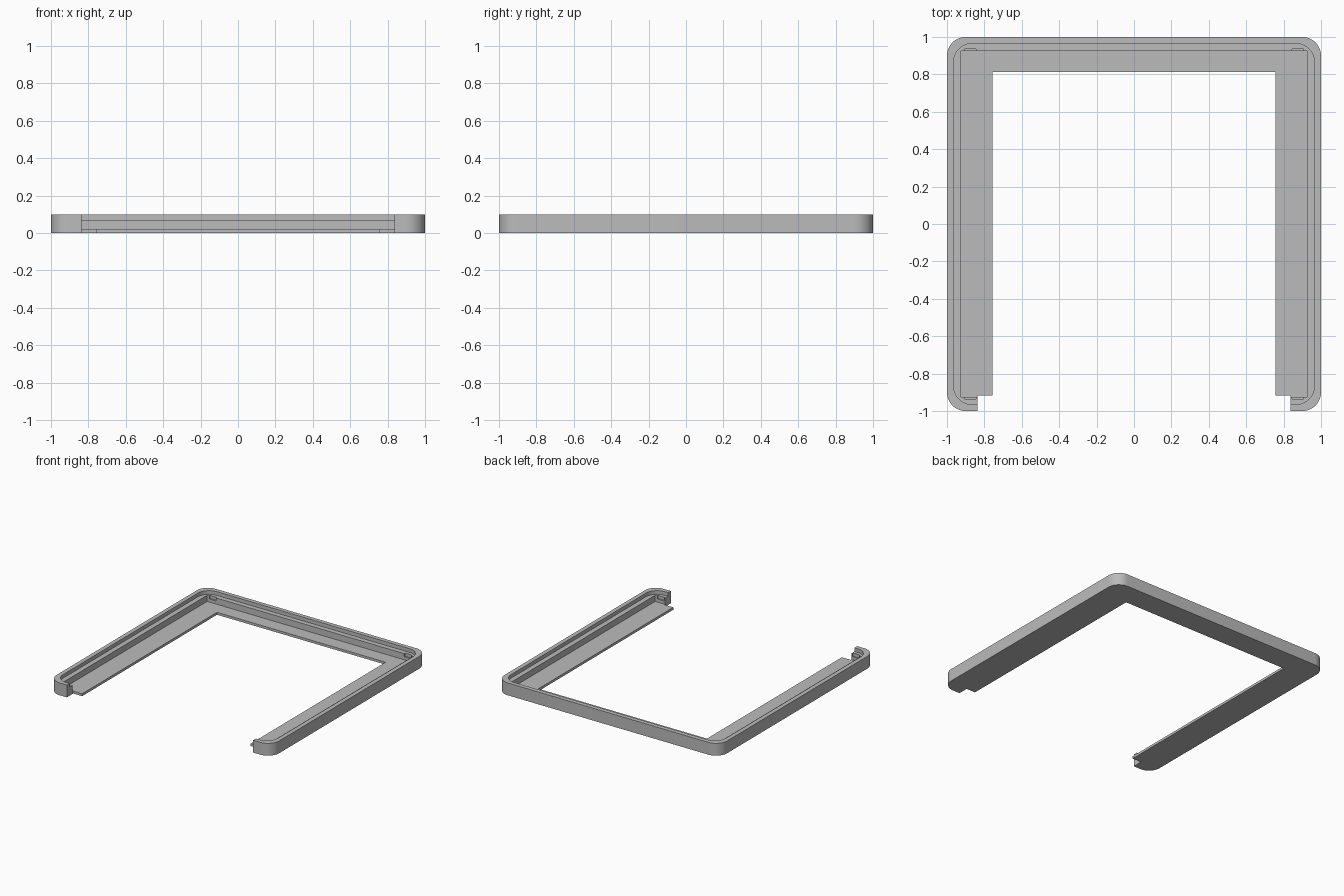
import bpy, bmesh, math

cube = bpy.data.objects.get("Cube")
if cube:
    bpy.data.objects.remove(cube, do_unlink=True)

grey = bpy.data.materials.new("plain grey")
grey.use_nodes = True
GREY = (0.5, 0.5, 0.5, 1)
grey.diffuse_color = GREY
grey.node_tree.nodes["Principled BSDF"].inputs["Base Color"].default_value = GREY


def rounded_outline(x0, x1, y0, y1, r, steps=12):
    """Counter-clockwise rectangle with optional rounded corners."""
    if r == 0:
        return [(x0, y0), (x1, y0), (x1, y1), (x0, y1)]
    centres = [(x1 - r, y1 - r), (x0 + r, y1 - r), (x0 + r, y0 + r), (x1 - r, y0 + r)]
    points = []
    for corner, (cx, cy) in enumerate(centres):
        for i in range(steps + 1):
            a = math.pi / 2 * (corner + i / steps)
            points.append((cx + r * math.cos(a), cy + r * math.sin(a)))
    return points


def slab(name, x0, x1, y0, y1, z0, z1, r=0):
    """Upright prism over a rectangular or rounded outline."""
    bm = bmesh.new()
    base = bm.faces.new([bm.verts.new((x, y, z0)) for x, y in rounded_outline(x0, x1, y0, y1, r)])
    top = bmesh.ops.extrude_face_region(bm, geom=[base])["geom"]
    bmesh.ops.translate(bm, vec=(0, 0, z1 - z0), verts=[v for v in top if isinstance(v, bmesh.types.BMVert)])
    bmesh.ops.recalc_face_normals(bm, faces=bm.faces)
    mesh = bpy.data.meshes.new(name)
    bm.to_mesh(mesh)
    bm.free()
    mesh.materials.append(grey)
    obj = bpy.data.objects.new(name, mesh)
    bpy.context.collection.objects.link(obj)
    return obj


def cut(target, *box, r=0):
    """Remove a prism from the target and discard the cutter."""
    cutter = slab("cutter", *box, r=r)
    cutter.hide_render = True
    bpy.ops.object.select_all(action="DESELECT")
    bpy.context.view_layer.objects.active = target
    target.select_set(True)
    mod = target.modifiers.new("cut", "BOOLEAN")
    mod.operation = "DIFFERENCE"
    mod.solver = "EXACT"
    mod.object = cutter
    bpy.ops.object.modifier_apply(modifier=mod.name)
    bpy.data.objects.remove(cutter, do_unlink=True)


RIM, LEDGE, WALL = 1.0, 0.965, 0.925      # half widths of the stepped frame
TOP, LEDGE_Z, FLOOR_Z = 0.1, 0.07, 0.02

# Rounded outer block
frame = slab("tray_frame", -RIM, RIM, -RIM, RIM, 0, TOP, r=0.1)

# Stepped ledge, then the square pocket down to the floor
cut(frame, -LEDGE, LEDGE, -LEDGE, LEDGE, LEDGE_Z, 0.2, r=0.1)
cut(frame, -WALL, WALL, -WALL, WALL, FLOOR_Z, 0.3)

# Small relief slots in the ledge near each corner
for sx in (-1, 1):
    for sy in (-1, 1):
        xs = sorted((sx * 0.845, sx * 0.905))
        ys = sorted((sy * 0.9, sy * 0.936))
        cut(frame, *xs, *ys, 0.045, 0.25)

# Open middle of the floor, and the gap between the front posts
cut(frame, -0.757, 0.757, -1.2, 0.812, -0.1, FLOOR_Z + 0.01)
cut(frame, -0.837, 0.837, -1.3, -0.918, -0.2, 0.4)

bpy.ops.object.select_all(action="DESELECT")
frame.select_set(True)
bpy.context.view_layer.objects.active = frame
bpy.ops.object.shade_smooth_by_angle(angle=math.radians(30))
